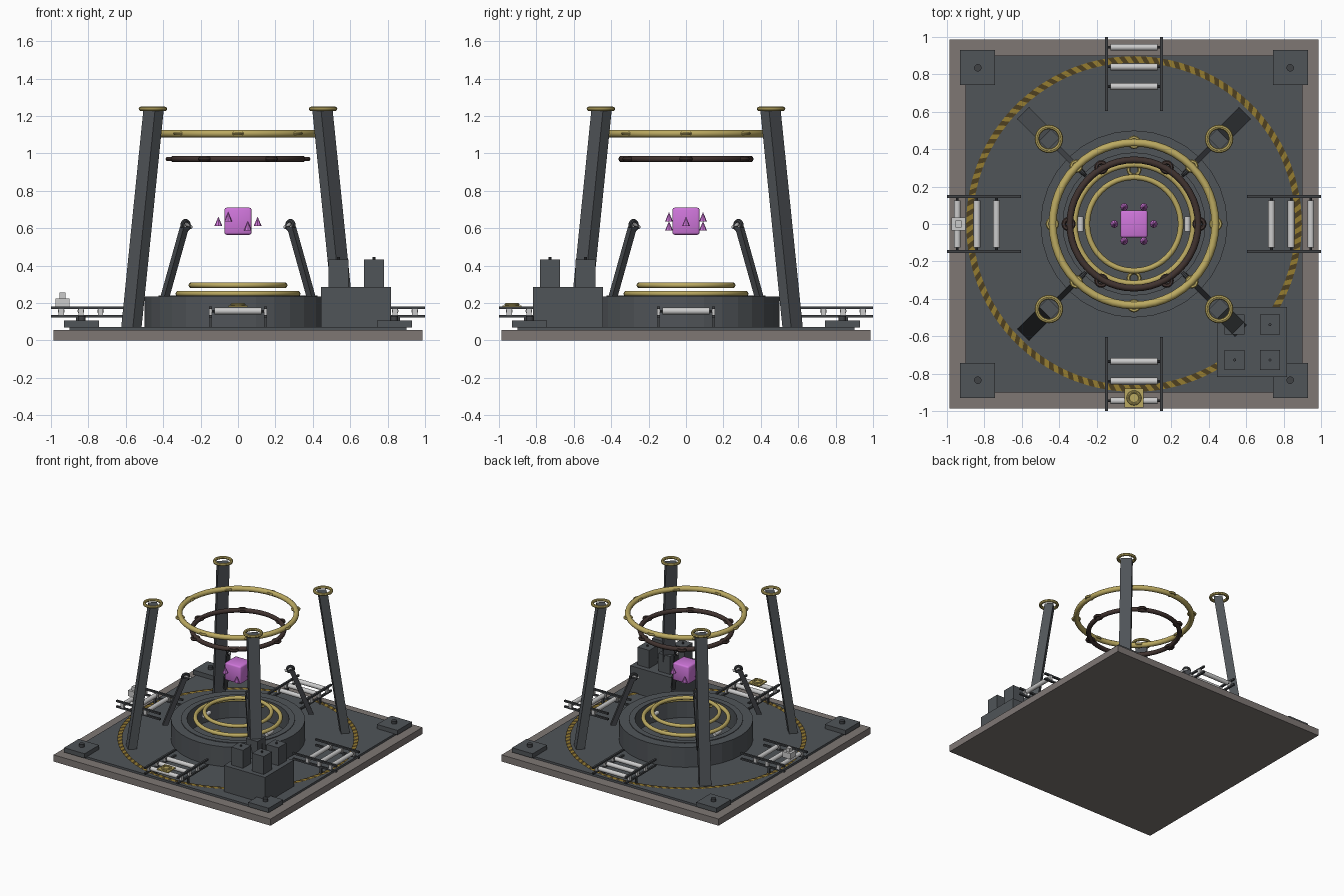
import bpy, bmesh, math
from mathutils import Vector, Matrix

if "Cube" in bpy.data.objects:
    bpy.data.objects.remove(bpy.data.objects["Cube"])

COLOURS = {
    "concrete": (0.21, 0.185, 0.175), "steel": (0.08, 0.089, 0.098),
    "dark_steel": (0.05, 0.054, 0.06), "gold": (0.50, 0.40, 0.12),
    "brown": (0.052, 0.033, 0.029), "violet": (0.62, 0.18, 0.70),
    "light_grey": (0.60, 0.60, 0.60), "hazard_yellow": (0.30, 0.20, 0.03),
    "hazard_dark": (0.075, 0.05, 0.015),
}
MATS = {}
for key, c in COLOURS.items():
    MATS[key] = bpy.data.materials.new(key)
    MATS[key].diffuse_color = (*c, 1)


def finish(name, bm, *mats, smooth=False):
    me = bpy.data.meshes.new(name)
    bmesh.ops.recalc_face_normals(bm, faces=bm.faces)
    if smooth:
        for f in bm.faces:
            f.smooth = True
        for e in bm.edges:
            e.smooth = len(e.link_faces) == 2 and e.calc_face_angle() < 0.7
    bm.to_mesh(me)
    bm.free()
    for m in mats:
        me.materials.append(MATS[m])
    ob = bpy.data.objects.new(name, me)
    bpy.context.collection.objects.link(ob)
    return ob


def box(name, lo, hi, mat, frame=Matrix()):
    lo, hi = Vector(lo), Vector(hi)
    bm = bmesh.new()
    m = frame @ Matrix.Translation((lo + hi) / 2) @ Matrix.Diagonal((*(hi - lo), 1))
    bmesh.ops.create_cube(bm, size=1, matrix=m)
    return finish(name, bm, mat)


def rod(name, a, b, r, mat, r2=None, sides=16, frame=Matrix()):
    a, b = frame @ Vector(a), frame @ Vector(b)
    d = b - a
    bm = bmesh.new()
    m = Matrix.Translation((a + b) / 2) @ d.to_track_quat('Z', 'Y').to_matrix().to_4x4()
    bmesh.ops.create_cone(bm, cap_ends=True, segments=sides, radius1=r,
                          radius2=r if r2 is None else r2, depth=d.length, matrix=m)
    return finish(name, bm, mat, smooth=True)


def lathe(name, profile, mat, segs, frame=Matrix(), smooth=False):
    """Closed (radius, height) profile swept around z."""
    bm = bmesh.new()
    rings = []
    for i in range(segs):
        a = math.tau * i / segs
        rings.append([bm.verts.new(frame @ Vector((r * math.cos(a), r * math.sin(a), z)))
                      for r, z in profile])
    n = len(profile)
    for i in range(segs):
        p, q = rings[i], rings[(i + 1) % segs]
        for j in range(n):
            bm.faces.new((p[j], q[j], q[(j + 1) % n], p[(j + 1) % n]))
    return finish(name, bm, mat, smooth=smooth)


def hoop(name, centre, big, small, mat, segs=48, sides=10, tilt=Matrix()):
    prof = [(big + small * math.cos(math.tau * k / sides), small * math.sin(math.tau * k / sides))
            for k in range(sides)]
    return lathe(name, prof, mat, segs, Matrix.Translation(centre) @ tilt, True)


def beam(name, a, b, wide, deep, mat):
    """Sheared bar with a horizontal cut at both ends, turned towards the centre."""
    bm = bmesh.new()
    ang = math.atan2(a[1], a[0])
    u, v = Vector((math.cos(ang), math.sin(ang), 0)), Vector((-math.sin(ang), math.cos(ang), 0))
    loops = [[bm.verts.new(Vector(p) + u * sx * deep / 2 + v * sy * wide / 2)
              for sx, sy in ((-1, -1), (1, -1), (1, 1), (-1, 1))] for p in (a, b)]
    bm.faces.new(loops[0])
    bm.faces.new(loops[1])
    for j in range(4):
        k = (j + 1) % 4
        bm.faces.new((loops[0][j], loops[0][k], loops[1][k], loops[1][j]))
    return finish(name, bm, mat)


# Floor slab and deck plate
box("base_slab", (-.986, -.986, 0), (.986, .986, .055), "concrete")
box("deck_plate", (-.902, -.902, .055), (.902, .902, .072), "steel")

# Painted hazard circle with slanted stripes
bm = bmesh.new()
N, INNER, OUTER = 192, .862, .897
loop = []
for i in range(N):
    a, b = math.tau * i / N, math.tau * (i + .8) / N
    loop.append((bm.verts.new((INNER * math.cos(a), INNER * math.sin(a), .077)),
                 bm.verts.new((OUTER * math.cos(b), OUTER * math.sin(b), .077))))
for i in range(N):
    p, q = loop[i], loop[(i + 1) % N]
    bm.faces.new((p[0], p[1], q[1], q[0])).material_index = i % 2
finish("hazard_circle", bm, "hazard_yellow", "hazard_dark")

# Central round platform with a pit
lathe("round_platform", [(.50, .07), (.50, .235), (.38, .235), (.38, .07)], "steel", 32)
lathe("pit_lip", [(.425, .23), (.425, .24), (.38, .24), (.38, .23)], "steel", 32)
hoop("lower_pit_ring", (0, 0, .25), .318, .016, "gold")
hoop("upper_pit_ring", (0, 0, .295), .25, .015, "gold")
for s in (-1, 1):
    rod("pit_lamp", (s * .285, -.04, .2), (s * .285, .04, .2), .016, "light_grey")
    hoop("pit_clamp", (0, s * .29, .24), .03, .01, "gold", 16, 6)

# Suspended rings with small clamps
hoop("gold_ring", (0, 0, 1.106), .435, .021, "gold")
hoop("brown_ring", (0, 0, .97), .343, .018, "brown")
for i in range(8):
    a = math.tau * i / 8
    hoop("gold_clamp", (.437 * math.cos(a), .437 * math.sin(a), 1.106), .026, .01, "gold", 16, 6)
for i in range(6):
    a = math.tau * i / 6
    hoop("brown_clamp", (.35 * math.cos(a), .35 * math.sin(a), .97), .026, .012, "brown", 16, 6)

# Floating core with six hovering spikes
core = box("core", (-.073, -.073, .565), (.073, .073, .71), "violet")
bev = core.modifiers.new("soft", 'BEVEL')
bev.width, bev.segments = .012, 2
for p in core.data.polygons:
    p.use_smooth = True
for i in range(6):
    a = math.tau * i / 6
    x, y, z = .105 * math.cos(a), .105 * math.sin(a), .612 + .028 * math.sin(2 * a)
    rod("spike", (x, y, z), (x, y, z + .05), .021, "violet", r2=0, sides=8)

# Leaning pillars, short arms and corner pads in all four quadrants
for sx in (-1, 1):
    for sy in (-1, 1):
        beam("pillar", (.57 * sx, .57 * sy, .07), (.452 * sx, .452 * sy, 1.228), .088, .066, "steel")
        hoop("pillar_cap", (.455 * sx, .455 * sy, 1.238), .064, .012, "gold", 24, 8)
        beam("arm", (.39 * sx, .39 * sy, .235), (.285 * sx, .285 * sy, .61), .03, .04, "dark_steel")
        face = Vector((sx, sy, 0)).to_track_quat('X', 'Z').to_matrix().to_4x4()
        hoop("arm_joint", (.28 * sx, .28 * sy, .615), .024, .011, "dark_steel", 16, 8,
             face @ Matrix.Rotation(math.pi / 2, 4, 'X'))
        rod("arm_tip", (.285 * sx, .285 * sy, .625), (.25 * sx, .25 * sy, .605), .01, "light_grey", sides=10)
        lo = (min(.743 * sx, .93 * sx), min(.743 * sy, .93 * sy), .07)
        box("corner_pad", lo, (lo[0] + .187, lo[1] + .187, .107), "steel")
        rod("pad_bolt", (.835 * sx, .835 * sy, .1), (.835 * sx, .835 * sy, .13), .02, "dark_steel", sides=12)

# Roller conveyors, one per side (built along +x, then turned)
for i in range(4):
    f = Matrix.Rotation(i * math.pi / 2, 4, 'Z')
    for s in (-1, 1):
        for z in (.122, .168):
            box("conveyor_rail", (.603, s * .147 - .008, z), (1.0, s * .147 + .008, z + .014), "dark_steel", f)
        for x in (.735, .84, .945):
            box("roller_mount", (x - .014, s * .147 - .009, .136), (x + .014, s * .147 + .009, .168), "light_grey", f)
        box("conveyor_leg", (.85, s * .147 - .006, .07), (.865, s * .147 + .006, .125), "dark_steel", f)
    for x in (.735, .84, .945):
        rod("roller", (x, -.125, .157), (x, .125, .157), .018, "light_grey", frame=f)
        rod("roller_axle", (x, -.147, .157), (x, .147, .157), .007, "dark_steel", sides=8, frame=f)

# Cargo on the conveyors
box("gold_tray", (-.05, -.98, .178), (.05, -.88, .188), "gold")
hoop("tray_ring", (0, -.93, .192), .032, .008, "gold", 20, 8)
box("white_canister", (-.975, -.035, .178), (-.9, .035, .225), "light_grey")
box("canister_cap", (-.955, -.018, .225), (-.922, .018, .255), "light_grey")

# Machine cabinet with four stacks
box("cabinet", (.444, -.818, .07), (.818, -.444, .287), "steel")
for x in (.538, .727):
    for y in (-.538, -.727):
        box("stack", (x - .053, y - .053, .287), (x + .053, y + .053, .434), "steel")
        rod("stack_pin", (x, y, .434), (x, y, .447), .008, "dark_steel", sides=8)

for m in bpy.data.materials:
    if m.users and not m.is_grease_pencil:
        m.use_nodes = True
        m.node_tree.nodes["Principled BSDF"].inputs["Base Color"].default_value = m.diffuse_color
